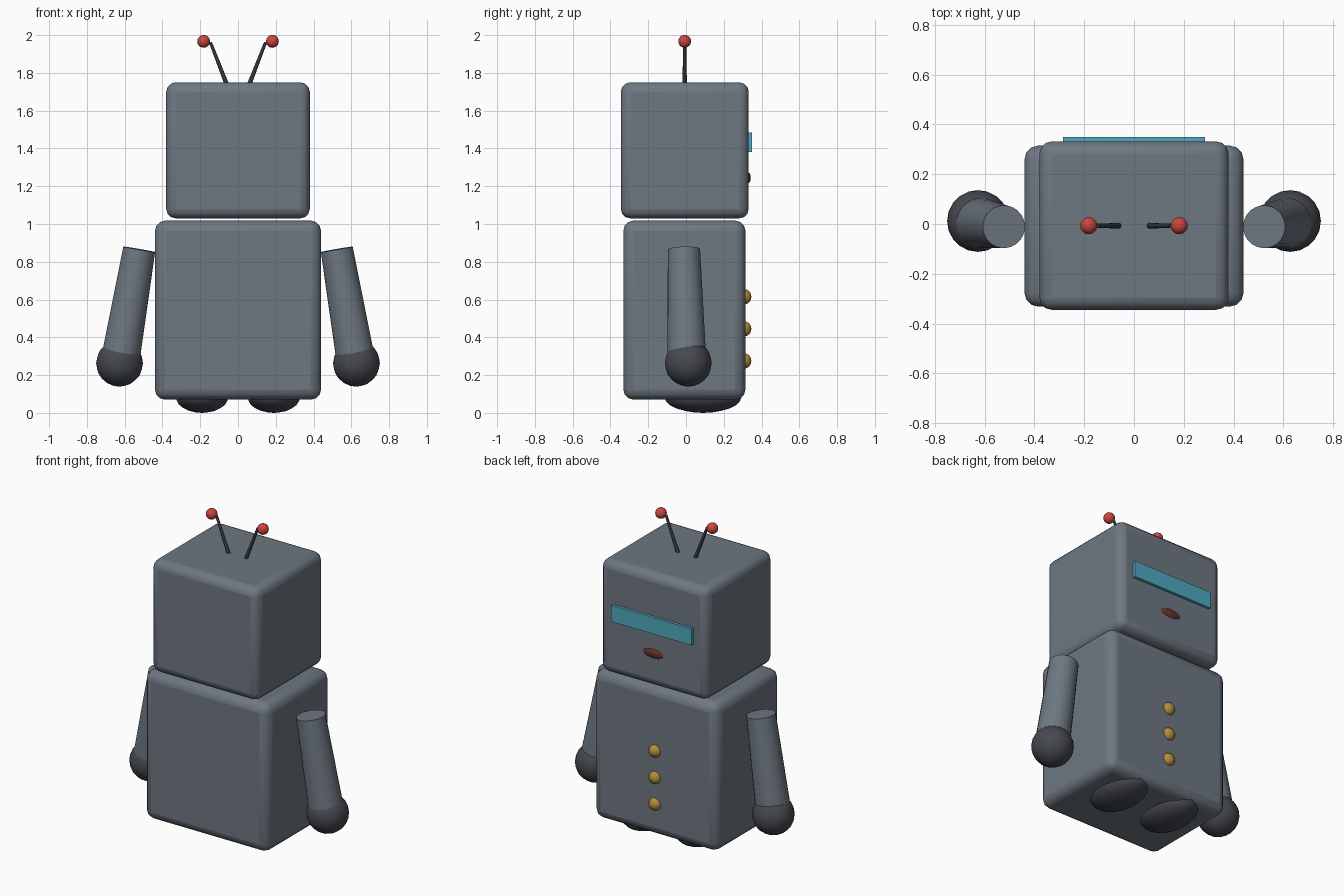
import bpy
from math import radians
from mathutils import Vector

cube = bpy.data.objects.get("Cube")
if cube:
    bpy.data.objects.remove(cube, do_unlink=True)


def material(name, rgb):
    mat = bpy.data.materials.new(name)
    mat.use_nodes = True
    mat.diffuse_color = (*rgb, 1)
    mat.node_tree.nodes["Principled BSDF"].inputs["Base Color"].default_value = (*rgb, 1)
    return mat


STEEL = material("steel grey", (0.155, 0.185, 0.22))
DARK = material("dark grey", (0.06, 0.065, 0.077))
ROD = material("near black", (0.035, 0.038, 0.045))
RED = material("bright red", (0.6, 0.06, 0.05))
TEAL = material("visor teal", (0.08, 0.4, 0.52))
GOLD = material("brass gold", (0.45, 0.27, 0.045))
MAROON = material("mouth maroon", (0.14, 0.03, 0.03))


def finish(name, mat):
    obj = bpy.context.object
    obj.name = name
    obj.data.materials.append(mat)
    bpy.ops.object.shade_smooth_by_angle(angle=radians(40))
    return obj


def box(name, low, high, mat, bevel=0):
    low, high = Vector(low), Vector(high)
    bpy.ops.mesh.primitive_cube_add(size=1, location=(low + high) / 2)
    bpy.context.object.scale = high - low
    bpy.ops.object.transform_apply(location=False, rotation=False, scale=True)
    obj = finish(name, mat)
    if bevel:
        mod = obj.modifiers.new("rounded edges", "BEVEL")
        mod.width = bevel
        mod.segments = 3
    return obj


def ball(name, center, radii, mat, detail=3):
    bpy.ops.mesh.primitive_ico_sphere_add(subdivisions=detail, radius=1, location=center)
    bpy.context.object.scale = radii
    bpy.ops.object.transform_apply(location=False, rotation=False, scale=True)
    return finish(name, mat)


def rod(name, start, end, r_start, r_end, mat, sides):
    start, end = Vector(start), Vector(end)
    axis = end - start
    bpy.ops.mesh.primitive_cone_add(vertices=sides, radius1=r_start, radius2=r_end,
                                    depth=axis.length, location=(start + end) / 2,
                                    rotation=axis.to_track_quat("Z", "Y").to_euler())
    return finish(name, mat)


# Torso and head
box("body", (-0.44, -0.332, 0.07), (0.44, 0.315, 1.018), STEEL, 0.055)
box("head", (-0.38, -0.345, 1.03), (0.38, 0.332, 1.75), STEEL, 0.05)

# Face
box("visor", (-0.285, 0.31, 1.38), (0.285, 0.35, 1.485), TEAL)
ball("mouth", (0, 0.325, 1.245), (0.078, 0.018, 0.031), MAROON)

# Chest buttons
for i in range(3):
    ball(f"button_{i + 1}", (0, 0.31, 0.615 - 0.17 * i), (0.04, 0.036, 0.04), GOLD)

# Paired limbs and antennae
for side, s in (("left", 1), ("right", -1)):
    rod(f"{side}_arm", (s * 0.523, -0.011, 0.866), (s * 0.625, 0.005, 0.27),
        0.086, 0.103, STEEL, 24)
    ball(f"{side}_hand", (s * 0.627, 0.012, 0.263), (0.124, 0.124, 0.124), DARK)
    ball(f"{side}_foot", (s * 0.19, 0.09, 0.085), (0.14, 0.205, 0.085), DARK)
    rod(f"{side}_antenna", (s * 0.056, -0.007, 1.73), (s * 0.146, -0.007, 1.962),
        0.012, 0.008, ROD, 12)
    ball(f"{side}_antenna_tip", (s * 0.182, -0.007, 1.967), (0.034, 0.034, 0.034), RED)
